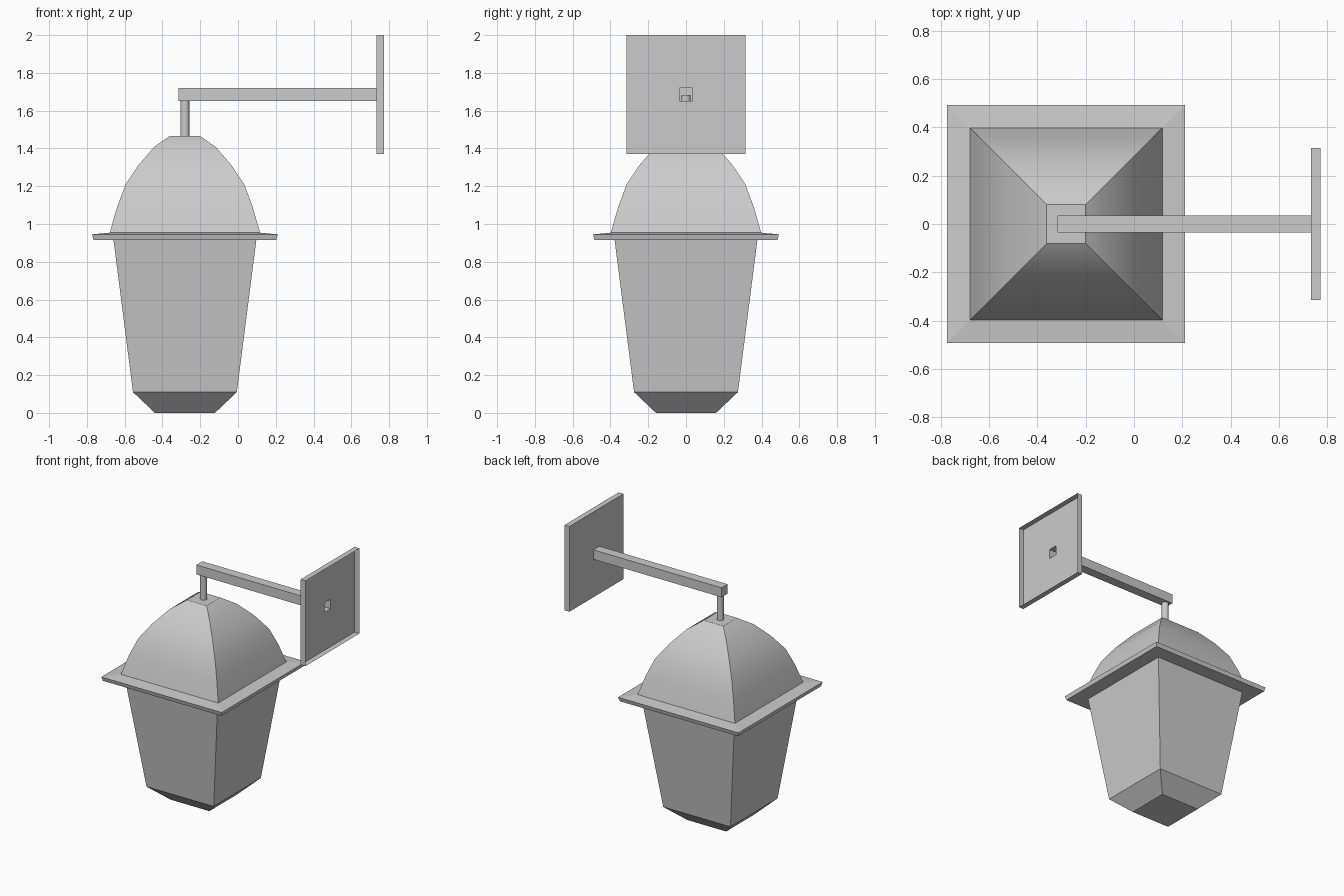
import bpy, bmesh, math
from mathutils import Matrix

if "Cube" in bpy.data.objects:
    bpy.data.objects.remove(bpy.data.objects["Cube"])

CX = -0.281      # lantern axis
ARM_Z = 1.685    # arm axis height


def loft(name, rings, matrix, cap_start=False, cap_end=False,
         sides=4, smooth=None):
    """Skin (height, half width) rings along local z; square unless sides > 4."""
    bm = bmesh.new()
    loops = []
    for h, r in rings:
        rad = r * math.sqrt(2) if sides == 4 else r
        loops.append([bm.verts.new((
            rad * math.cos(math.tau * (i + 0.5) / sides),
            rad * math.sin(math.tau * (i + 0.5) / sides), h))
            for i in range(sides)])
    for a, b in zip(loops, loops[1:]):
        for i in range(sides):
            j = (i + 1) % sides
            bm.faces.new((a[i], a[j], b[j], b[i]))
    if cap_start:
        bm.faces.new(loops[0][::-1])
    if cap_end:
        bm.faces.new(loops[-1])
    bm.transform(matrix)
    mesh = bpy.data.meshes.new(name)
    bm.to_mesh(mesh)
    bm.free()
    obj = bpy.data.objects.new(name, mesh)
    bpy.context.collection.objects.link(obj)
    if smooth:
        bpy.ops.object.select_all(action='DESELECT')
        bpy.context.view_layer.objects.active = obj
        obj.select_set(True)
        bpy.ops.object.shade_smooth_by_angle(angle=math.radians(smooth))
    return obj


lantern = Matrix.Translation((CX, 0, 0))
# bracket profiles run from the wall towards -x
bracket = Matrix.Translation((0, 0, ARM_Z)) @ Matrix.Rotation(-math.pi / 2, 4, 'Y')

# tapered lantern body with chamfered foot
loft("lantern_body", [(0, 0.159), (0.11, 0.275), (0.915, 0.378)],
     lantern, cap_start=True)

# overhanging rim with slightly sloped top
loft("rim", [(0.915, 0.378), (0.915, 0.484), (0.945, 0.492), (0.954, 0.398)],
     lantern)

# four-sided curved roof
loft("roof", [(0.954, 0.398), (1.09, 0.359), (1.21, 0.314), (1.312, 0.246),
              (1.409, 0.162), (1.466, 0.080)],
     lantern, cap_end=True, smooth=30)

# hanging rod, its top reaching inside the hollow arm
loft("hanging_rod", [(1.466, 0.024), (1.683, 0.024)],
     lantern, cap_start=True, cap_end=True, sides=16, smooth=30)

# open-backed wall plate with a square hole into the arm
loft("wall_plate", [(-0.772, 0.315), (-0.732, 0.315), (-0.732, 0.035)], bracket)

# hollow square arm
loft("arm", [(-0.732, 0.035), (0.316, 0.035)], bracket, cap_end=True)
